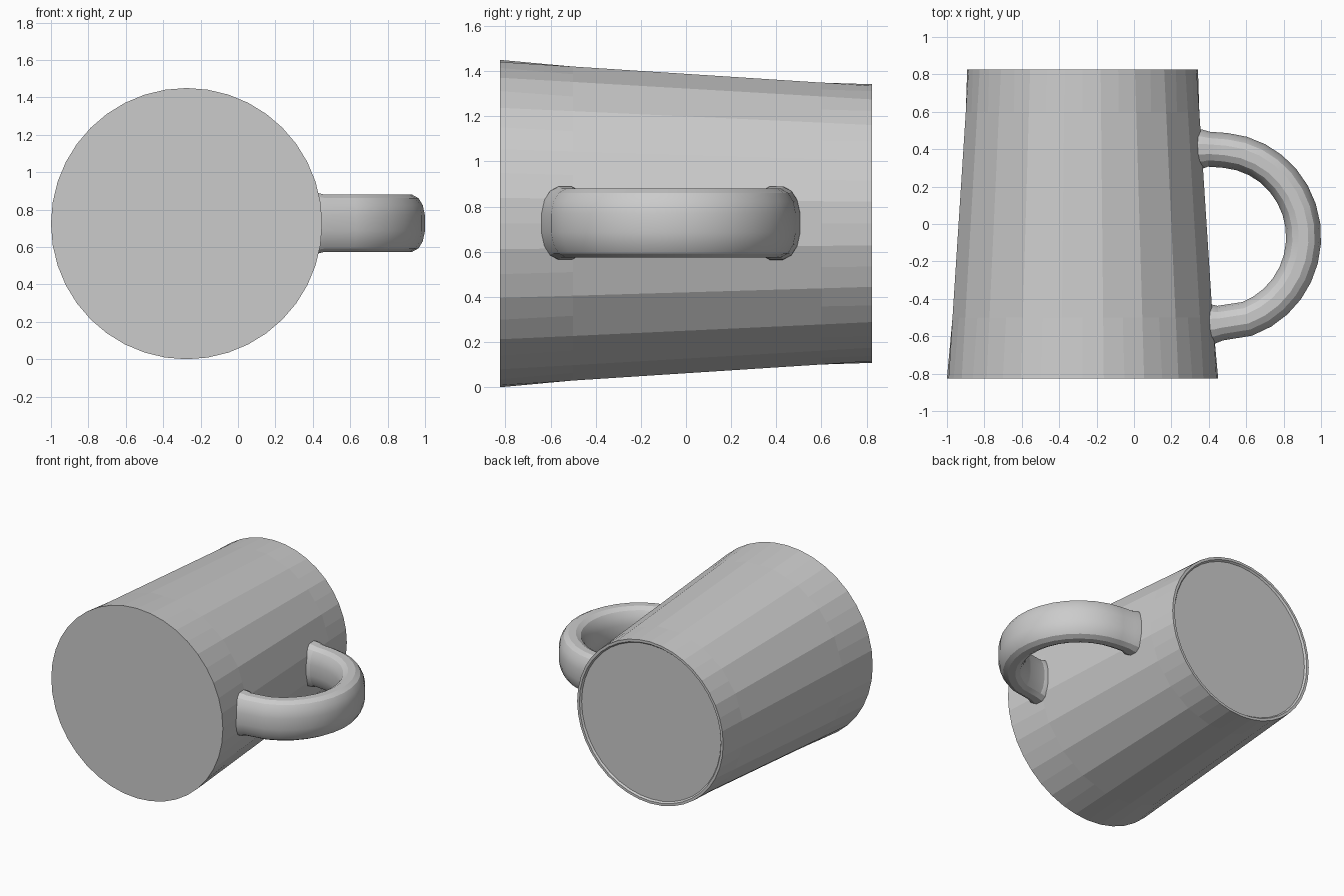
import bpy, bmesh
from math import cos, sin, pi, radians
from mathutils import Vector

cube = bpy.data.objects.get("Cube")
if cube:
    bpy.data.objects.remove(cube)

grey = bpy.data.materials.new("light grey")
grey.use_nodes = True
COLOR = (0.6, 0.6, 0.6, 1)
grey.diffuse_color = COLOR
grey.node_tree.nodes["Principled BSDF"].inputs["Base Color"].default_value = COLOR


def loft(name, rings):
    """Skin a list of closed rings and cap both ends."""
    bm = bmesh.new()
    loops = [[bm.verts.new(p) for p in ring] for ring in rings]
    n = len(loops[0])
    for a, b in zip(loops, loops[1:]):
        for i in range(n):
            j = (i + 1) % n
            bm.faces.new((a[i], a[j], b[j], b[i]))
    bm.faces.new(loops[0])
    bm.faces.new(loops[-1])
    bmesh.ops.recalc_face_normals(bm, faces=bm.faces)
    mesh = bpy.data.meshes.new(name)
    bm.to_mesh(mesh)
    bm.free()
    mesh.materials.append(grey)
    obj = bpy.data.objects.new(name, mesh)
    bpy.context.collection.objects.link(obj)
    return obj


# Tapered cup lying on its side: fine rims, broad flat facets between them
SIDES = 40
CX, CZ = -0.275, 0.725


def cup_ring(y, r, faceted=False):
    ring = []
    for i in range(SIDES):
        a = 2 * pi * (i + 1) / SIDES
        k = r * cos(2 * pi / SIDES) if faceted and i % 2 else r
        ring.append((CX + k * cos(a), y, CZ + k * sin(a)))
    return ring


loft("cup_body", [
    cup_ring(-0.825, 0.725),
    cup_ring(-0.5, 0.704, True),
    cup_ring(0.6, 0.632, True),
    cup_ring(0.825, 0.617),
    # raised foot rim around the recessed base
    cup_ring(0.825, 0.598),
    cup_ring(0.812, 0.588),
])

# Handle: an oval section swept along an arc, flared where it meets the cup
path = [((0.30, 0.40), 1.15), ((0.365, 0.40), 1.12), ((0.40, 0.40), 1.0)]
for k in range(15):
    a = radians(85 - 155 * k / 14)
    path.append(((0.45 + 0.457 * cos(a), -0.07 + 0.465 * sin(a)), 1.0))
path += [((0.46, -0.53), 1.0), ((0.425, -0.535), 1.12), ((0.35, -0.54), 1.15)]


def power(v, e=0.8):
    return abs(v) ** e * (1 if v >= 0 else -1)


points = [Vector((x, y, 0.727)) for (x, y), s in path]
rings = []
for i, p in enumerate(points):
    t = points[min(i + 1, len(points) - 1)] - points[max(i - 1, 0)]
    side = Vector((-t.y, t.x, 0)).normalized()
    s = path[i][1]
    ring = []
    for j in range(16):
        a = 2 * pi * (j + 0.5) / 16
        flat = 0.095 * s * power(cos(a))
        tall = 0.155 * (1 + (s - 1) * 0.5) * power(sin(a))
        ring.append(p + side * flat + Vector((0, 0, tall)))
    rings.append(ring)
handle = loft("handle", rings)

# Soften the handle while keeping the cup facets crisp
bpy.ops.object.select_all(action="DESELECT")
handle.select_set(True)
bpy.context.view_layer.objects.active = handle
bpy.ops.object.shade_smooth_by_angle(angle=radians(20))
